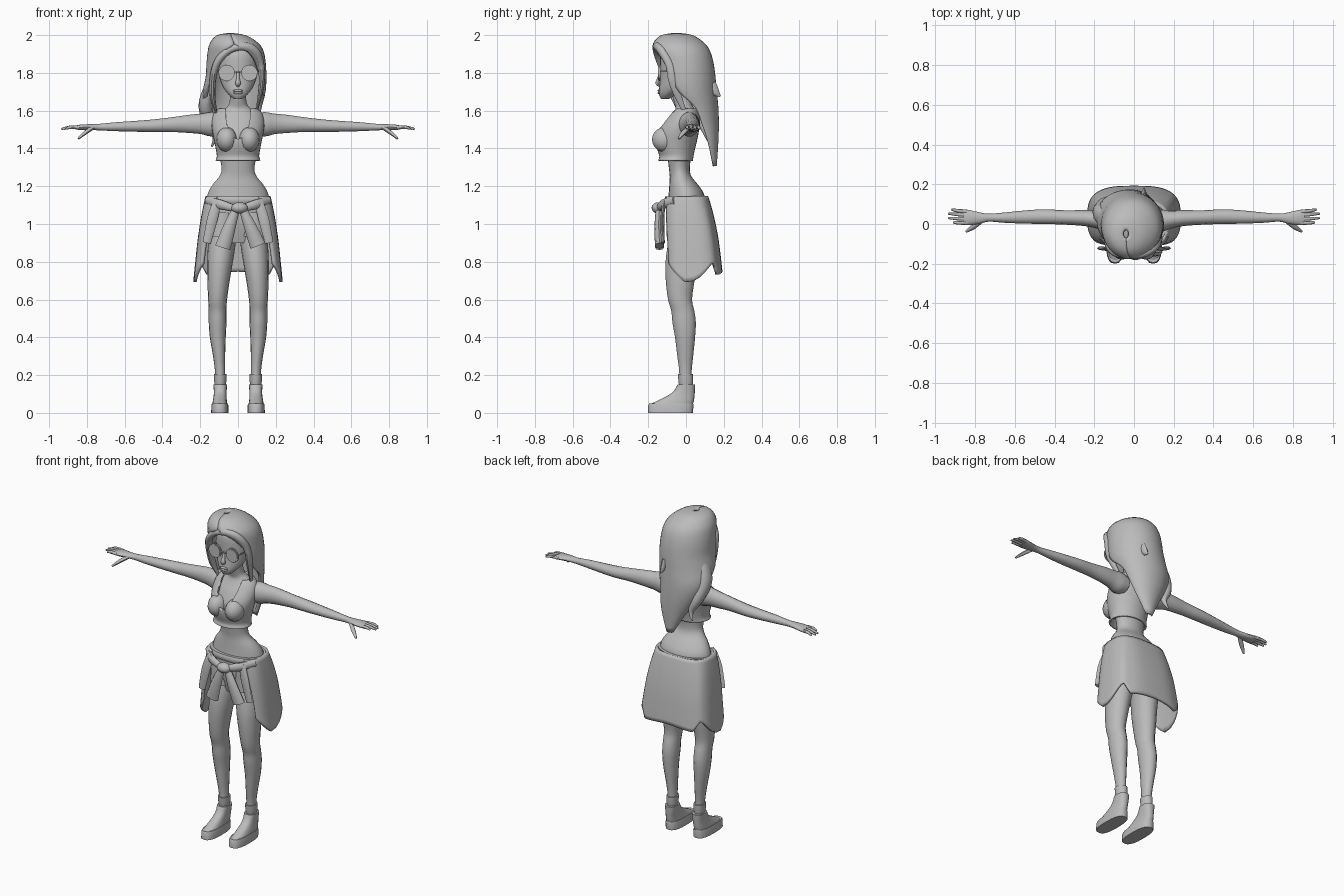
import bpy, bmesh, math
from mathutils import Vector

grey = bpy.data.materials.new("plain_grey")
grey.diffuse_color = (0.5, 0.5, 0.5, 1)


def smooth_rows(rows, k=3):
    """Catmull-Rom interpolation through rows of numbers."""
    out = []
    for i in range(len(rows) - 1):
        p0, p1, p2, p3 = (rows[max(0, min(len(rows) - 1, i + j))] for j in (-1, 0, 1, 2))
        for s in range(k):
            t = s / k
            out.append([0.5 * (2 * b + (c - a) * t + (2 * a - 5 * b + 4 * c - d) * t * t
                               + (3 * b - a - 3 * c + d) * t ** 3)
                        for a, b, c, d in zip(p0, p1, p2, p3)])
    return out + [list(rows[-1])]


def skin(name, rings, closed=True, caps=True, mirror=False, thick=0, angle=45):
    """Join rings of points into one smooth object."""
    bm = bmesh.new()
    vs = [[bm.verts.new(p) for p in r] for r in rings]
    n = len(vs[0])
    for a, b in zip(vs, vs[1:]):
        for j in range(n if closed else n - 1):
            m = (j + 1) % n
            bm.faces.new((a[j], a[m], b[m], b[j]))
    if caps and closed:
        bm.faces.new(vs[0][::-1])
        bm.faces.new(vs[-1])
    bmesh.ops.recalc_face_normals(bm, faces=bm.faces)
    me = bpy.data.meshes.new(name)
    bm.to_mesh(me)
    bm.free()
    for p in me.polygons:
        p.use_smooth = True
    me.set_sharp_from_angle(angle=math.radians(angle))
    me.materials.append(grey)
    ob = bpy.data.objects.new(name, me)
    bpy.context.collection.objects.link(ob)
    if thick:
        m = ob.modifiers.new("thickness", 'SOLIDIFY')
        m.thickness, m.offset = thick, 0
    if mirror:
        ob.modifiers.new("mirror", 'MIRROR').use_mirror_merge = False
    return ob


def spow(v, p):
    return math.copysign(abs(v) ** p, v)


def loft(name, rows, n=20, p=1.0, k=3, **kw):
    """Level rings (z, centre x, half width, front y, back y)."""
    rings = []
    for z, cx, rx, y0, y1 in smooth_rows(rows, k):
        rings.append([(cx + rx * spow(math.sin(a), p),
                       (y0 + y1) / 2 - (y1 - y0) / 2 * spow(math.cos(a), p), z)
                      for a in (2 * math.pi * j / n for j in range(n))])
    return skin(name, rings, **kw)


def wrap(name, rows, n=32, p=1.0, hem=None, **kw):
    """Like loft, but open at the front by a half angle given last in each row."""
    rings = []
    top, low = rows[0][0], rows[-1][0]
    for z, cx, rx, y0, y1, o in smooth_rows(rows):
        ring, o = [], max(o, 0.0)
        for j in range(n + 1):
            a = o + (2 * math.pi - 2 * o) * j / n
            zz = z if not hem else top - (top - z) * (top - hem(min(a, 2 * math.pi - a))) / (top - low)
            ring.append((cx + rx * spow(math.sin(a), p),
                         (y0 + y1) / 2 - (y1 - y0) / 2 * spow(math.cos(a), p), zz))
        rings.append(ring)
    return skin(name, rings, closed=False, **kw)


def sweep(name, path, ref=(0, 0, 1), n=12, k=3, **kw):
    """Oval tube along points (x, y, z, half width, half height)."""
    rows, rings = smooth_rows(path, k), []
    for i, r in enumerate(rows):
        t = Vector(rows[min(i + 1, len(rows) - 1)][:3]) - Vector(rows[max(i - 1, 0)][:3])
        side = t.cross(Vector(ref)).normalized()
        up = side.cross(t).normalized()
        rings.append([Vector(r[:3]) + side * r[3] * math.cos(a) + up * r[4] * math.sin(a)
                      for a in (2 * math.pi * j / n for j in range(n))])
    return skin(name, rings, **kw)


def ellipsoid(name, c, r, **kw):
    """Rounded blob with centre c and radii r."""
    rings = [[(c[0] + r[0] * math.sin(b) * math.cos(a), c[1] + r[1] * math.sin(b) * math.sin(a),
               c[2] + r[2] * math.cos(b)) for a in (math.pi * j / 8 for j in range(16))]
             for b in (math.pi * (0.02 + 0.96 * i / 10) for i in range(11))]
    return skin(name, rings, **kw)


# Body from hips to neck
loft("torso", [(.90, 0, .11, -.07, .09), (1.0, 0, .15, -.095, .1), (1.1, 0, .165, -.098, .102),
               (1.16, 0, .16, -.092, .095), (1.21, 0, .133, -.088, .062), (1.25, 0, .1, -.086, .03),
               (1.29, 0, .087, -.09, .02), (1.36, 0, .097, -.1, .028), (1.45, 0, .11, -.13, .048),
               (1.53, 0, .122, -.1, .06), (1.58, 0, .105, -.068, .057), (1.61, 0, .07, -.055, .045),
               (1.635, 0, .048, -.06, .03), (1.68, 0, .042, -.072, .02), (1.73, 0, .042, -.07, .03)], n=24)

# Head and face
loft("head", [(1.662, 0, .022, -.132, -.09), (1.685, 0, .05, -.143, -.05), (1.72, 0, .077, -.142, 0),
              (1.77, 0, .097, -.137, .05), (1.84, 0, .108, -.138, .08), (1.9, 0, .105, -.135, .085),
              (1.95, 0, .08, -.105, .06), (1.975, 0, .035, -.06, .02)], n=24)
sweep("nose", [(0, -.134, 1.81, .007, .006), (0, -.144, 1.77, .009, .009), (0, -.148, 1.745, .015, .013),
               (0, -.137, 1.73, .008, .006)], ref=(0, 1, 0), n=8)
for z in (1.694, 1.706):
    ellipsoid("lip", (0, -.141, z), (.026, .009, .007))

# Round glasses
sweep("glasses_rims", [(.06, -.136, 1.8, .043, .043), (.06, -.144, 1.8, .043, .043)], n=20, k=1, mirror=True)
sweep("glasses_lenses", [(.06, -.143, 1.8, .037, .037), (.06, -.147, 1.8, .037, .037)], n=20, k=1, mirror=True)
sweep("glasses_temples", [(.1, -.138, 1.81, .004, .004), (.115, -.03, 1.812, .004, .004)], n=6, k=1, mirror=True)
sweep("glasses_bridge", [(-.02, -.146, 1.805, .004, .004), (.02, -.146, 1.805, .004, .004)], n=6, k=1)

# Long hair, open around the face
wrap("hair", [(2.0, -.04, .012, -.07, -.03, 0), (1.988, -.035, .075, -.13, .035, 0),
              (1.95, -.02, .12, -.165, .09, 0), (1.91, -.012, .138, -.165, .118, .5),
              (1.85, -.01, .146, -.155, .135, .85), (1.78, -.01, .15, -.15, .145, 1.05),
              (1.7, -.02, .155, -.13, .152, 1.25), (1.62, -.03, .145, -.06, .16, 1.55),
              (1.53, -.02, .115, 0, .163, 1.6), (1.43, 0, .07, .07, .16, 1.6),
              (1.31, .01, .012, .13, .152, 1.6)], thick=.022, angle=60)
sweep("hair_fringe", [(-.115, -.03, 1.59, .006, .01), (-.135, -.06, 1.68, .015, .025),
                      (-.13, -.1, 1.79, .018, .026), (-.1, -.135, 1.87, .02, .026),
                      (-.04, -.155, 1.925, .02, .022), (.035, -.152, 1.94, .022, .02),
                      (.09, -.125, 1.91, .026, .022), (.122, -.085, 1.84, .018, .024),
                      (.125, -.065, 1.74, .015, .024), (.1, -.01, 1.6, .006, .012)], ref=(0, 1, 0), n=10)
sweep("hair_side_lock", [(-.13, .04, 1.8, .01, .02), (-.16, .04, 1.7, .03, .045), (-.172, .06, 1.62, .037, .045),
                         (-.15, .1, 1.53, .03, .035), (-.12, .12, 1.46, .016, .018), (-.14, .135, 1.41, .004, .004)],
      ref=(0, 1, 0))
sweep("hair_flick", [(.05, .13, 1.74, .03, .015), (.05, .155, 1.70, .022, .014), (.05, .182, 1.675, .004, .003)],
      ref=(1, 0, 0), n=8)

# Crop top with a scooped neckline
top = loft("crop_top", [(1.335, 0, .113, -.142, .03), (1.36, 0, .106, -.135, .034), (1.4, 0, .112, -.148, .042),
                        (1.44, 0, .12, -.155, .052), (1.49, 0, .13, -.148, .062), (1.54, 0, .134, -.115, .068),
                        (1.585, 0, .122, -.08, .065), (1.608, 0, .095, -.06, .055)],
           n=32, caps=False, thick=.012)
cutter = sweep("neckline_cutter", [(0, -.35, 1.6, .066, .15), (0, -.02, 1.6, .066, .15)], n=24, k=1)
cutter.hide_render = True
cutter.hide_viewport = True
cut = top.modifiers.new("neckline", 'BOOLEAN')
cut.operation, cut.object = 'DIFFERENCE', cutter
ellipsoid("bust", (.06, -.112, 1.447), (.055, .068, .066), mirror=True)

# Arms and hands
sweep("arms", [(.09, .015, 1.525, .055, .055), (.14, .018, 1.528, .055, .066), (.19, .024, 1.53, .045, .056),
               (.25, .03, 1.53, .04, .05), (.35, .033, 1.526, .036, .04), (.45, .037, 1.52, .037, .034),
               (.55, .035, 1.517, .033, .029), (.65, .032, 1.515, .026, .024), (.73, .032, 1.513, .02, .018),
               (.78, .03, 1.513, .029, .016), (.83, .032, 1.512, .038, .015), (.86, .035, 1.511, .036, .01)],
      n=14, mirror=True)
for i, (y0, y1, tip) in enumerate([(.005, .008, .91), (.025, .03, .935), (.045, .052, .935), (.062, .073, .92)]):
    sweep("finger", [(.84, y0, 1.512, .01, .01), (.89, (y0 + y1) / 2, 1.512, .009, .009),
                     (tip, y1, 1.503, .005, .005)], n=8, mirror=True)
sweep("thumb", [(.77, .015, 1.51, .012, .012), (.81, -.015, 1.482, .013, .011), (.845, -.038, 1.452, .006, .006)],
      n=8, mirror=True)

# Legs, shorts and boots
loft("legs", [(.97, .08, .072, -.08, .095), (.9, .085, .073, -.095, .085), (.8, .095, .068, -.108, .06),
              (.7, .103, .059, -.107, .045), (.6, .108, .05, -.095, .032), (.54, .108, .047, -.078, .044),
              (.48, .108, .047, -.072, .052), (.4, .107, .042, -.058, .048), (.3, .1, .032, -.046, .038),
              (.22, .095, .027, -.036, .03), (.13, .093, .027, -.035, .03)], n=16, mirror=True)
loft("shorts", [(.935, .084, .08, -.103, .095), (1.06, .08, .08, -.1, .1)], k=1, mirror=True)
loft("boots", [(.045, .096, .04, -.192, .036), (.065, .096, .037, -.15, .042), (.09, .095, .034, -.1, .045),
               (.115, .094, .034, -.065, .047), (.15, .094, .036, -.045, .049)], p=.8, mirror=True)
loft("boot_soles", [(0, .096, .046, -.2, .036), (.04, .096, .045, -.2, .04), (.05, .096, .042, -.194, .038)],
     p=.75, k=1, mirror=True)
loft("boot_cuffs", [(.145, .094, .028, -.036, .034), (.165, .094, .032, -.04, .038),
                    (.205, .094, .033, -.043, .038)], k=1, mirror=True)


# Jacket tied around the waist, with a pointed hem
def hem(a):
    pts = [(0, .8), (.8, .79), (1.5, .685), (2.2, .80), (2.5, .73), (3.2, .75)]
    for (a0, z0), (a1, z1) in zip(pts, pts[1:]):
        if a <= a1:
            return z0 + (z1 - z0) * (a - a0) / (a1 - a0)
    return .75


wrap("jacket", [(1.145, 0, .165, -.11, .11, .58), (1.05, 0, .185, -.117, .135, .65), (.92, 0, .205, -.12, .16, .72),
                (.8, 0, .218, -.12, .175, .78), (.7, 0, .228, -.12, .185, .8)], n=36, p=.65, hem=hem, thick=.016)
loft("jacket_waist_roll", [(1.105, 0, .168, -.108, .115), (1.125, 0, .175, -.116, .122), (1.145, 0, .168, -.11, .112)],
     n=28, p=.85, k=2)
sweep("jacket_front_flaps", [(.11, -.115, 1.12, .022, .01), (.135, -.125, 1.03, .028, .01),
                             (.165, -.122, .9, .022, .01)], ref=(0, 1, 0), n=8, mirror=True)
sweep("tied_sleeves", [(.165, -.06, 1.125, .015, .022), (.1, -.12, 1.105, .018, .026), (.03, -.14, 1.085, .018, .02)],
      n=10, mirror=True)
ellipsoid("sleeve_knot", (.008, -.147, 1.085), (.045, .035, .03))
for name, x0, x1, z1 in (("left_sleeve_end", -.01, -.08, .875), ("right_sleeve_end", .025, .105, .885)):
    sweep(name, [(x0, -.14, 1.08, .02, .02), ((x0 + x1) / 2, -.145, .985, .033, .022), (x1, -.14, z1, .042, .024)],
          ref=(0, 1, 0), n=8)
